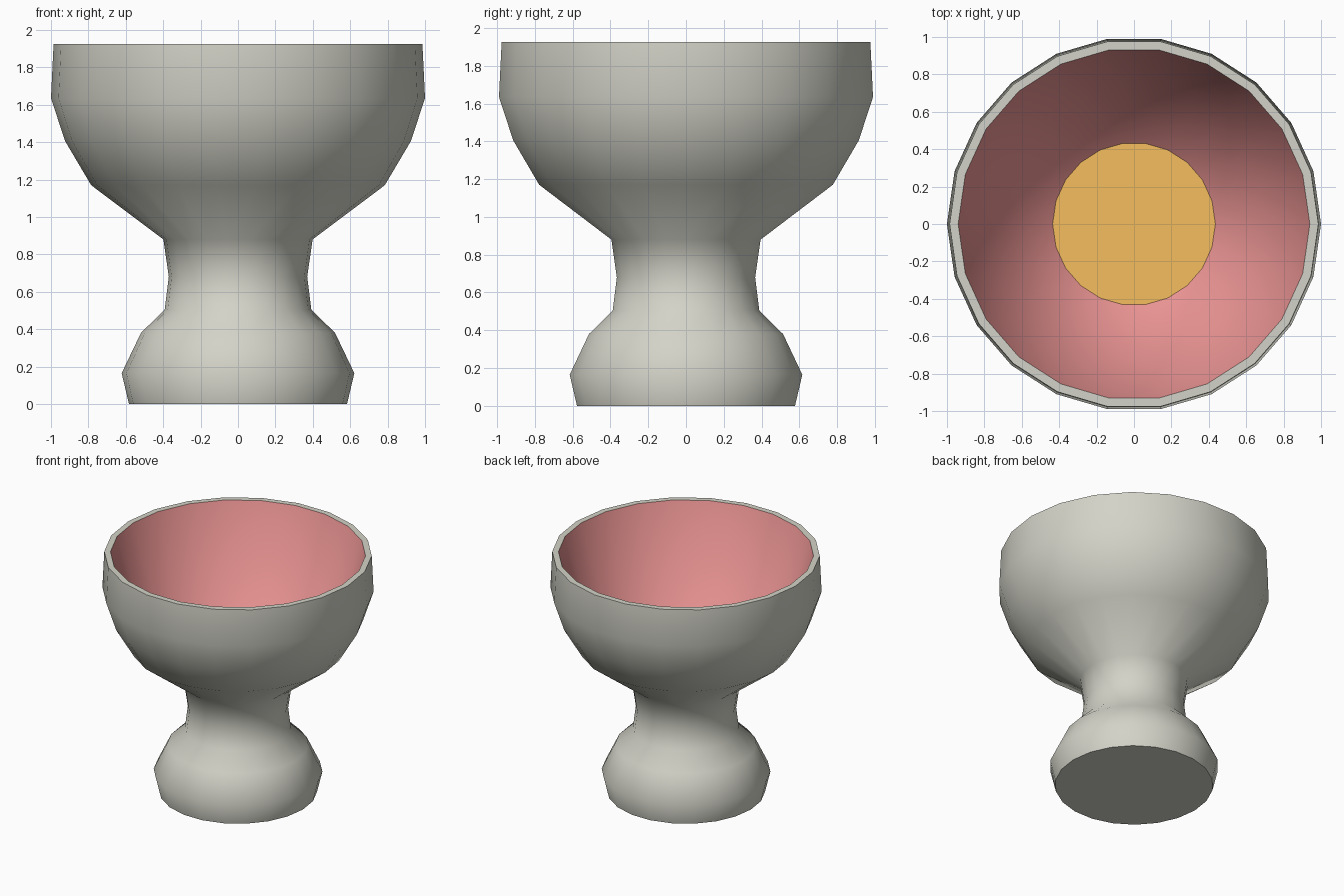
import bpy, math

if "Cube" in bpy.data.objects:
    bpy.data.objects.remove(bpy.data.objects["Cube"])

SIDES = 22


def lathe(name, profile, cap_start=False, cap_end=False, color=None):
    """Spin (radius, height) points around z."""
    verts, faces = [], []
    for r, z in profile:
        for i in range(SIDES):
            a = 2 * math.pi * i / SIDES
            verts.append((r * math.cos(a), r * math.sin(a), z))
    for k in range(len(profile) - 1):
        lo, hi = k * SIDES, (k + 1) * SIDES
        for i in range(SIDES):
            j = (i + 1) % SIDES
            faces.append((lo + i, lo + j, hi + j, hi + i))
    if cap_start:
        faces.append(tuple(reversed(range(SIDES))))
    if cap_end:
        last = (len(profile) - 1) * SIDES
        faces.append(tuple(range(last, last + SIDES)))
    mesh = bpy.data.meshes.new(name)
    mesh.from_pydata(verts, [], faces)
    obj = bpy.data.objects.new(name, mesh)
    bpy.context.collection.objects.link(obj)
    if color:
        mat = bpy.data.materials.new(name + "_color")
        mat.diffuse_color = (*color, 1)
        mat.use_nodes = True
        mat.node_tree.nodes["Principled BSDF"].inputs["Base Color"].default_value = mat.diffuse_color
        mesh.materials.append(mat)
    bpy.ops.object.select_all(action='DESELECT')
    obj.select_set(True)
    bpy.context.view_layer.objects.active = obj
    bpy.ops.object.shade_smooth_by_angle(angle=math.radians(60))
    return obj


# Goblet foot, stem, bowl and flat rim
lathe("goblet", [(0.583, 0), (0.622, 0.165), (0.519, 0.38), (0.392, 0.505),
                 (0.37, 0.68), (0.399, 0.88), (0.785, 1.17), (0.924, 1.405),
                 (1.0, 1.635), (0.986, 1.925), (0.94, 1.925)],
      cap_start=True, color=(0.65, 0.65, 0.58))

# Pink inside of the bowl, from rim to floor
lathe("bowl_lining", [(0.94, 1.925), (0.70, 1.2), (0.435, 0.97)],
      color=(0.83, 0.30, 0.295))

# Golden disc at the bottom of the bowl
lathe("bowl_floor", [(0.435, 0.97)], cap_end=True, color=(0.91, 0.515, 0.113))
